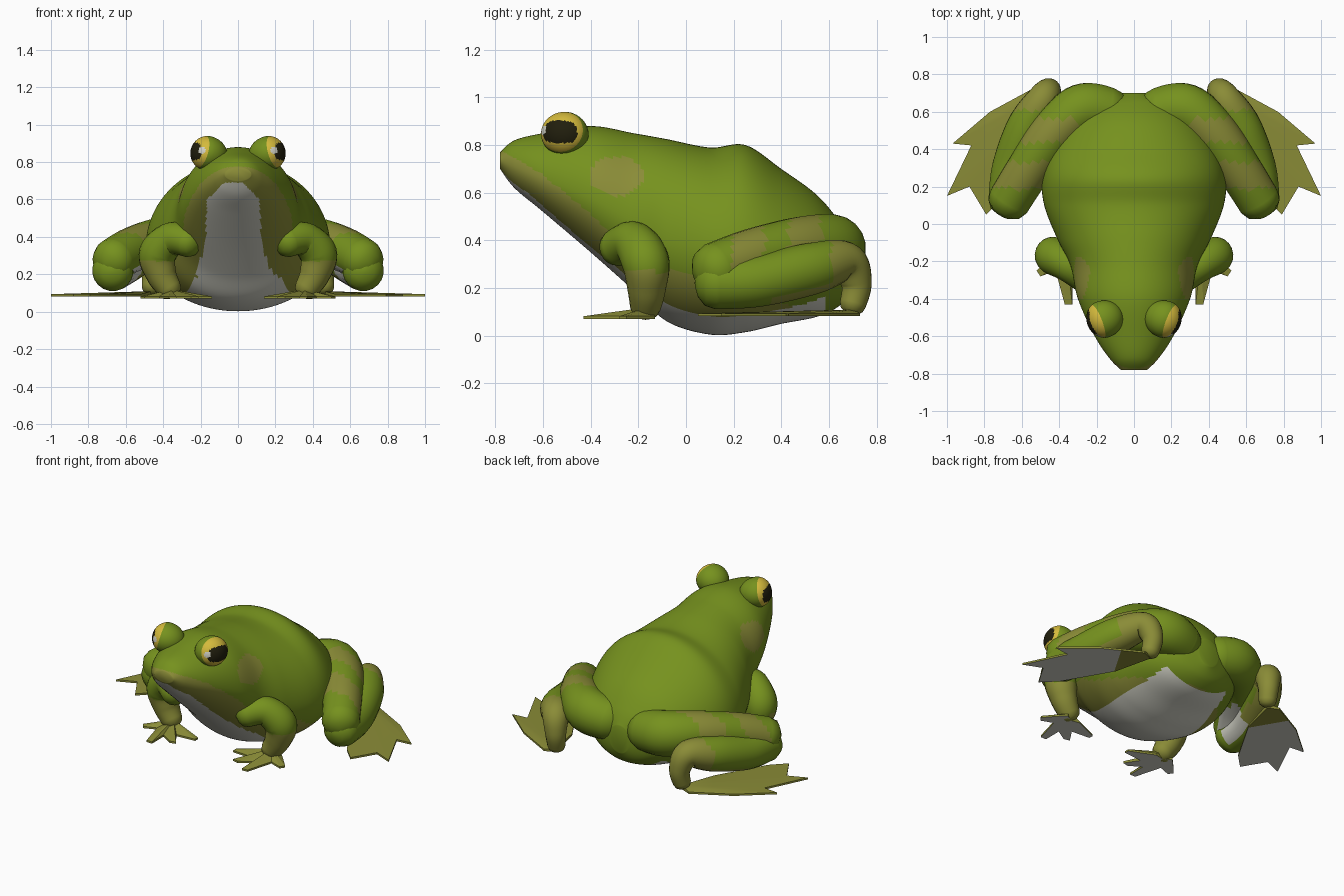
import bpy, bmesh, math
from mathutils import Vector

if "Cube" in bpy.data.objects:
    bpy.data.objects.remove(bpy.data.objects["Cube"])


def material(name, rgb):
    m = bpy.data.materials.new(name)
    m.use_nodes = True
    m.diffuse_color = (*rgb, 1)
    m.node_tree.nodes["Principled BSDF"].inputs["Base Color"].default_value = (*rgb, 1)
    return m


MATS = [material("leaf green", (0.18, 0.285, 0.013)),
        material("olive skin", (0.255, 0.262, 0.038)),
        material("pale belly", (0.64, 0.64, 0.56)),
        material("eye gold", (0.66, 0.49, 0.045)),
        material("pupil black", (0.015, 0.013, 0.004))]
GREEN, OLIVE, PALE, GOLD, BLACK = range(len(MATS))


def finish(bm, name, rule, side=1, angle=40):
    """Colour the faces by rule, mirror to the given side and make the object."""
    bmesh.ops.recalc_face_normals(bm, faces=bm.faces)
    bm.normal_update()
    for f in bm.faces:
        f.material_index = rule(f.calc_center_median(), f.normal)
    for v in bm.verts:
        v.co.x *= side
    bmesh.ops.recalc_face_normals(bm, faces=bm.faces)
    mesh = bpy.data.meshes.new(name)
    bm.to_mesh(mesh)
    bm.free()
    for m in MATS:
        mesh.materials.append(m)
    ob = bpy.data.objects.new(name, mesh)
    bpy.context.collection.objects.link(ob)
    bpy.ops.object.select_all(action="DESELECT")
    bpy.context.view_layer.objects.active = ob
    ob.select_set(True)
    bpy.ops.object.shade_smooth_by_angle(angle=math.radians(angle))


def spline(rows, steps):
    """Catmull-Rom curve through rows of numbers."""
    rows = [Vector(r) for r in rows]
    out = []
    for i in range(len(rows) - 1):
        a, b, c, d = (rows[max(0, min(len(rows) - 1, i + k))] for k in (-1, 0, 1, 2))
        for s in range(steps):
            t = s / steps
            out.append(b + (c - a) * (t / 2) + (a * 2 - b * 5 + c * 4 - d) * (t * t / 2)
                       + (b * 3 - a - c * 3 + d) * (t ** 3 / 2))
    return out + [rows[-1]]


def loft(rings):
    """Skin closed rings of points and cap both ends."""
    bm = bmesh.new()
    rings = [[bm.verts.new(p) for p in ring] for ring in rings]
    for a, b in zip(rings, rings[1:]):
        for i in range(len(a)):
            j = (i + 1) % len(a)
            bm.faces.new((a[i], a[j], b[j], b[i]))
    bm.faces.new(rings[0])
    bm.faces.new(rings[-1])
    return bm


def tube(path, steps=8, sides=20):
    """Rounded limb through points (x, y, z, radius)."""
    pts = spline(path, steps)
    centres = [Vector(p[:3]) for p in pts]
    radii = [p[3] for p in pts]
    start, end = centres[0] - centres[1], centres[-1] - centres[-2]
    for bulge, shrink in ((0.4, 0.85), (0.65, 0.5), (0.75, 0.12)):
        centres.insert(0, Vector(pts[0][:3]) + start.normalized() * pts[0][3] * bulge)
        radii.insert(0, pts[0][3] * shrink)
        centres.append(Vector(pts[-1][:3]) + end.normalized() * pts[-1][3] * bulge)
        radii.append(pts[-1][3] * shrink)
    rings, u = [], None
    for i, c in enumerate(centres):
        d = (centres[min(i + 1, len(centres) - 1)] - centres[max(i - 1, 0)]).normalized()
        u = d.orthogonal() if u is None else u - d * u.dot(d)
        u.normalize()
        w = d.cross(u)
        rings.append([c + (u * math.cos(a) + w * math.sin(a)) * radii[i]
                      for a in (math.tau * k / sides for k in range(sides))])
    return loft(rings)


def plate(outline, low, high):
    """Thin fan-shaped foot; the first outline point is the raised heel."""
    bm = bmesh.new()
    base = [bm.verts.new((x, y, low)) for x, y in outline]
    top = [bm.verts.new((x, y, high if i == 0 else low + 0.012))
           for i, (x, y) in enumerate(outline)]
    n = len(base)
    for fan in (base, top):
        for i in range(1, n - 1):
            bm.faces.new((fan[0], fan[i], fan[i + 1]))
    for i in range(n):
        j = (i + 1) % n
        bm.faces.new((base[i], base[j], top[j], top[i]))
    return bm


def lerp_table(table, x):
    for (a, va), (b, vb) in zip(table, table[1:]):
        if x <= b:
            return va + (vb - va) * max(0, (x - a) / (b - a))
    return table[-1][1]


# Body: sections along y as (y, half width, top, bottom, height of widest point)
SECTIONS = [(-.78, .07, .77, .70, .735), (-.72, .13, .82, .62, .71), (-.6, .21, .85, .52, .66),
            (-.4, .30, .88, .35, .58), (-.22, .34, .85, .19, .48), (-.08, .41, .825, .06, .4),
            (.1, .48, .79, .005, .36), (.25, .49, .80, .015, .34), (.4, .44, .7, .05, .33),
            (.55, .34, .59, .08, .31), (.65, .22, .47, .13, .3), (.7, .07, .38, .2, .29)]
LIP = [(-.78, .78), (-.7, .735), (-.6, .675), (-.4, .51), (-.2, .33), (0, .27),
       (.15, .18), (.6, .1)]
BELLY = [(.08, .30), (.2, .21), (.35, .15), (.6, .14), (.69, .05)]


def body_colour(c, n):
    offset = .025 if c.z > .2 else 0
    if n.z < 0 and c.z < .69 and c.y < .58 and abs(c.x + offset) < lerp_table(BELLY, c.z):
        return PALE
    spot = math.hypot((c.y + .29) / .115, (c.z - .67) / .08) < 1
    return OLIVE if spot or c.z < lerp_table(LIP, c.y) else GREEN


rings = []
for y, w, top, low, mid in spline(SECTIONS, 10):
    ring = []
    for k in range(112):
        a = math.tau * k / 112
        s = math.sin(a)
        ring.append((w * math.cos(a), y, mid + s * (top - mid if s > 0 else mid - low)))
    rings.append(ring)
finish(loft(rings), "body", body_colour, angle=60)

# Eyes: lidded ball, gold iris and wide pupil around the gaze axis
EYE = Vector((.165, -.51, .848))
GAZE = Vector((.88, -.34, .24)).normalized()
ACROSS = GAZE.cross(Vector((0, 0, 1))).normalized()
UP = ACROSS.cross(GAZE)
GLINT = Vector((.3, -.9, .15))


def eye_colour(c, n):
    d = (c - EYE) / .1
    if d.dot(GAZE) < .29:
        return GREEN
    if (d - GLINT).length < .2:
        return PALE
    u, v = d.dot(ACROSS), d.dot(UP)
    return BLACK if (abs(u + .04) / .74) ** 3 + (abs(v + .1) / .47) ** 3 < 1 else GOLD


def make_eye(name, side):
    bm = bmesh.new()
    bmesh.ops.create_uvsphere(bm, u_segments=48, v_segments=36, radius=.1)
    for v in bm.verts:
        p = v.co.copy()
        depth = p.z * (.88 if p.z > 0 else 1.1)
        v.co = EYE + ACROSS * p.x + UP * p.y * .92 + GAZE * depth
    finish(bm, name, eye_colour, side)


# Limb paths as (x, y, z, radius)
ARM = [(.26, -.29, .37, .08), (.35, -.22, .39, .09), (.43, -.17, .31, .1),
       (.41, -.165, .2, .082), (.365, -.17, .12, .065)]
THIGH = [(.13, .6, .35, .13), (.28, .61, .37, .14), (.43, .48, .37, .13),
         (.57, .28, .33, .12), (.67, .12, .275, .115)]
SHIN = [(.67, .12, .22, .11), (.65, .3, .23, .11), (.57, .52, .28, .11),
        (.485, .67, .31, .085), (.455, .715, .22, .065), (.46, .7, .13, .055)]
HAND = [(.36, -.16), (.41, -.13), (.45, -.17), (.52, -.25), (.5, -.28), (.42, -.25),
        (.4, -.32), (.37, -.43), (.33, -.43), (.33, -.31), (.25, -.36), (.21, -.35),
        (.27, -.26), (.14, -.25), (.14, -.22), (.3, -.15)]
WEB = [(.46, .7), (.53, .73), (.77, .6), (.97, .43), (.87, .42), (1, .15),
       (.88, .2), (.79, .05), (.7, .14), (.52, .45)]
SOLE_POINT, SOLE_NORMAL = Vector((.56, .5, 0)), Vector((.22, -.13, 0))


def arm_colour(c, n):
    return GREEN if c.z > .27 else OLIVE


def thigh_colour(c, n):
    if n.z < -.5 and c.x > .45 and c.y < .4:
        return PALE
    band = .19 < c.y < .33 or (.43 < c.y < .57 and c.x > .3)
    return OLIVE if band and n.z > -.2 else GREEN


def shin_colour(c, n):
    if n.x < -.5 and n.z < 0 and .15 < c.y < .38:
        return PALE
    heel = c.y > .61 or (n.z < -.6 and c.y > .35)
    return OLIVE if heel else GREEN


def hand_colour(c, n):
    return PALE if n.z < -.5 else OLIVE


def web_colour(c, n):
    toes = (c - SOLE_POINT).dot(SOLE_NORMAL) > 0
    return PALE if n.z < -.5 and toes else OLIVE


for label, side in (("left", 1), ("right", -1)):
    make_eye(label + "_eye", side)
    finish(tube(ARM), label + "_arm", arm_colour, side)
    finish(tube(THIGH), label + "_thigh", thigh_colour, side)
    finish(tube(SHIN), label + "_shin", shin_colour, side)
    finish(plate(HAND, .07, .12), label + "_hand", hand_colour, side, 20)
    web = plate(WEB, .082, .11)
    bmesh.ops.bisect_plane(web, geom=web.verts[:] + web.edges[:] + web.faces[:],
                           plane_co=SOLE_POINT, plane_no=SOLE_NORMAL)
    finish(web, label + "_webbed_foot", web_colour, side, 20)
